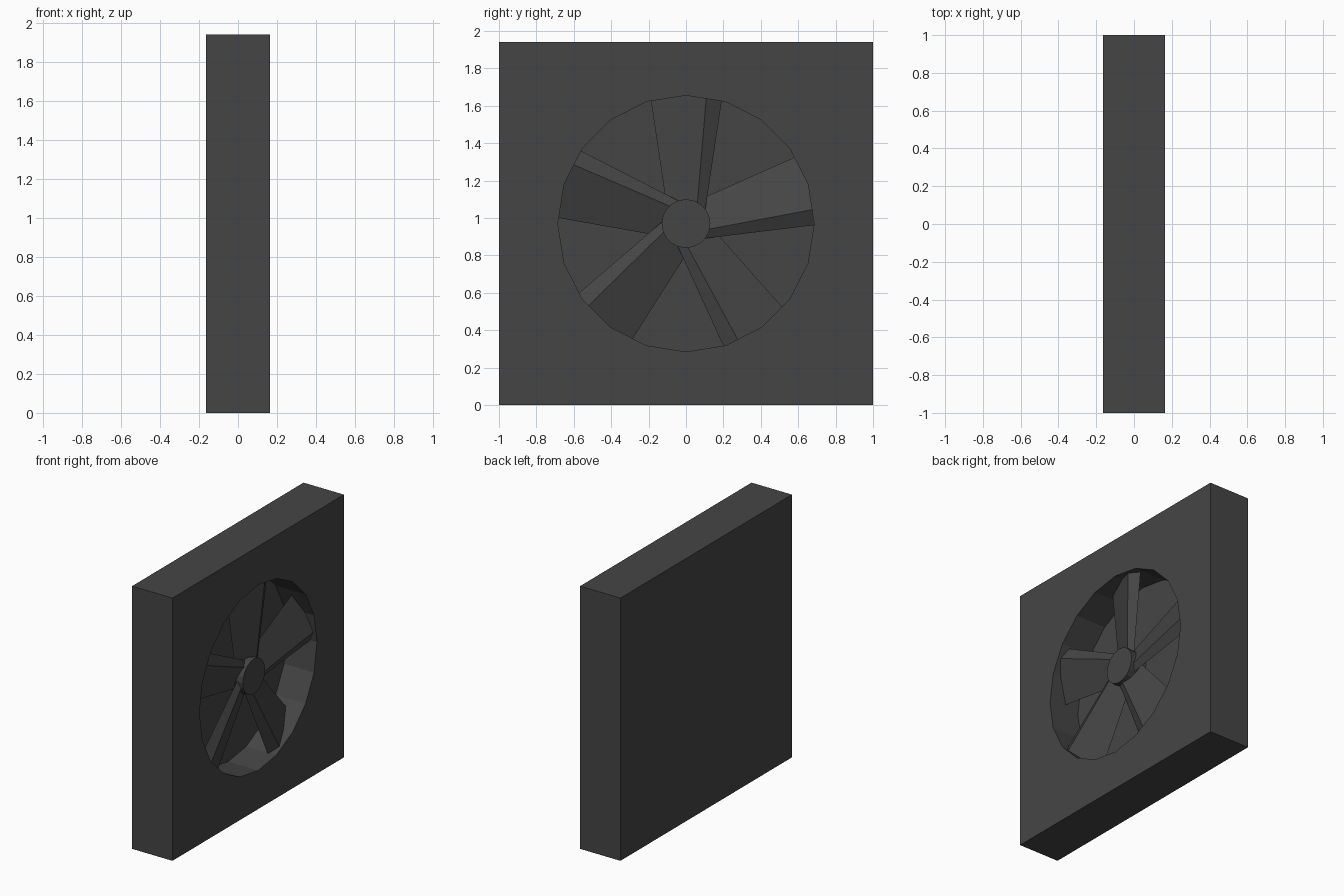
import bpy, bmesh, math
from mathutils import Matrix

if "Cube" in bpy.data.objects:
    bpy.data.objects.remove(bpy.data.objects["Cube"])

CENTER_Z = 0.97
dark = bpy.data.materials.new("dark_grey")
dark.diffuse_color = (0.06, 0.06, 0.06, 1)
dark.use_nodes = True
dark.node_tree.nodes["Principled BSDF"].inputs["Base Color"].default_value = dark.diffuse_color


def disc(name, radius, x0, x1, sides=20):
    """Cylinder lying along x between x0 and x1."""
    bpy.ops.mesh.primitive_cylinder_add(
        vertices=sides, radius=radius, depth=x1 - x0,
        location=((x0 + x1) / 2, 0, CENTER_Z), rotation=(0, math.pi / 2, 0))
    ob = bpy.context.object
    ob.name = name
    ob.data.materials.append(dark)
    return ob


# Square housing
bpy.ops.mesh.primitive_cube_add(size=1, location=(0, 0, CENTER_Z))
housing = bpy.context.object
housing.name = "housing"
housing.scale = (0.33, 2, 1.94)
bpy.ops.object.transform_apply(location=False, rotation=False, scale=True)
housing.data.materials.append(dark)

# Round recess on the +x side
cutter = disc("recess_cutter", 0.685, -0.08, 0.4)
mod = housing.modifiers.new("recess", 'BOOLEAN')
mod.operation = 'DIFFERENCE'
mod.solver = 'EXACT'
mod.object = cutter
bpy.context.view_layer.objects.active = housing
bpy.ops.object.modifier_apply(modifier=mod.name)
bpy.data.objects.remove(cutter)

# Hub
disc("hub", 0.13, 0.0, 0.13)

# Pitched, tapered blades: cross-section is (x, y) about the blade axis
section = [(-0.037, -0.192), (0.078, 0.11), (0.036, 0.196), (-0.079, -0.106)]


def blade(index, angle):
    bm = bmesh.new()
    rings = []
    for radius, taper in ((0.08, 0.53), (0.69, 1.0)):
        rings.append([bm.verts.new((0.067 + x * taper, y * taper, radius))
                      for x, y in section])
    inner, outer = rings
    bm.faces.new(inner)
    bm.faces.new(outer[::-1])
    for i in range(4):
        j = (i + 1) % 4
        bm.faces.new((inner[i], outer[i], outer[j], inner[j]))
    bmesh.ops.recalc_face_normals(bm, faces=bm.faces)
    bm.transform(Matrix.Rotation(-math.radians(angle), 4, 'X'))
    mesh = bpy.data.meshes.new(f"blade_{index}")
    bm.to_mesh(mesh)
    bm.free()
    mesh.materials.append(dark)
    ob = bpy.data.objects.new(f"blade_{index}", mesh)
    ob.location.z = CENTER_Z
    bpy.context.collection.objects.link(ob)


for n, a in enumerate((0, 74.5, 146.8, 220.8, 288.5), 1):
    blade(n, a)
